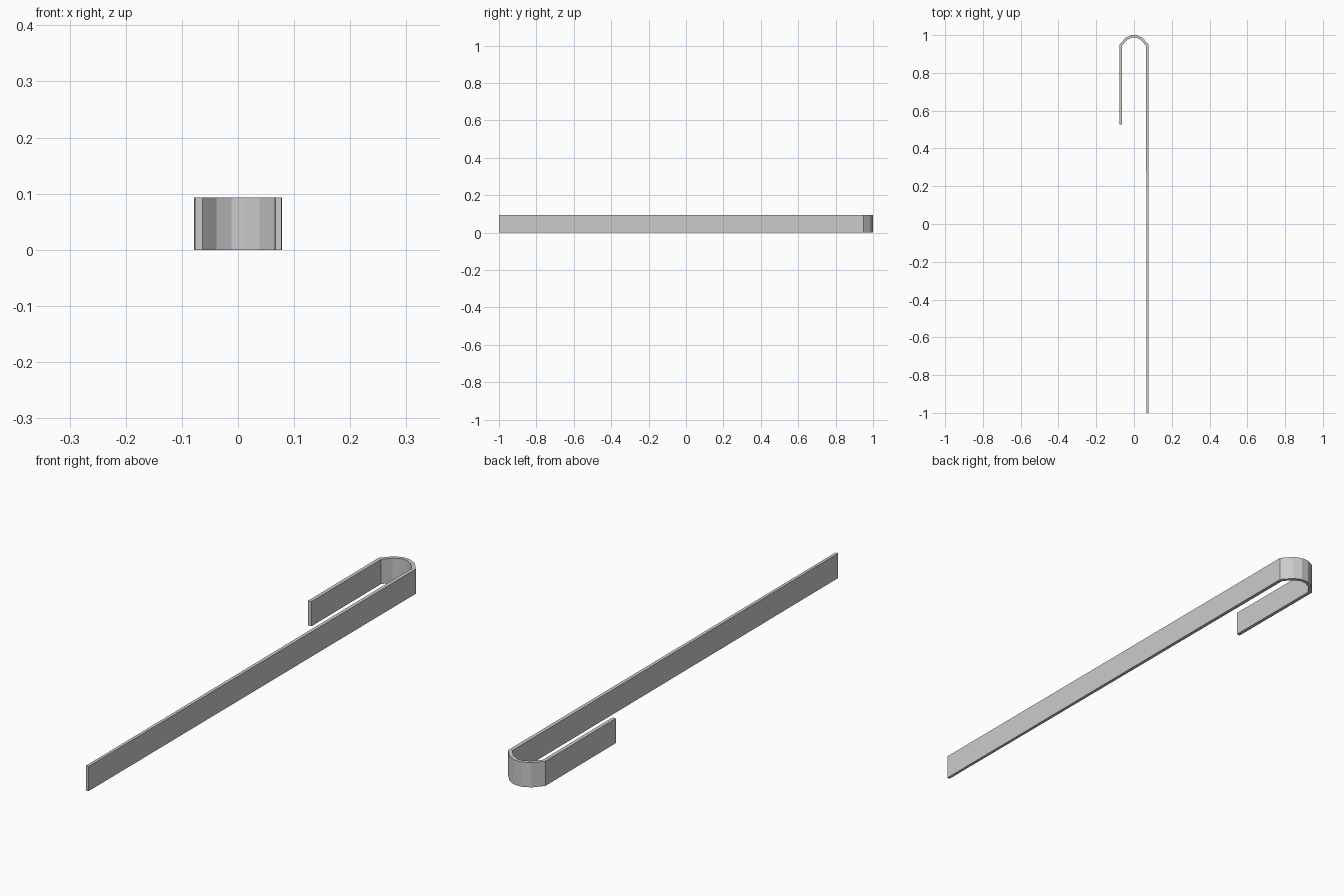
import bpy, bmesh

if "Cube" in bpy.data.objects:
    bpy.data.objects.remove(bpy.data.objects["Cube"])

HEIGHT = 0.093

# outline of the flat strip seen from above: outer edge, then inner edge
bend_out = [(0.078, 0.948), (0.046, 0.985), (0.015, 1.0)]
bend_in = [(0.064, 0.943), (0.038, 0.973), (0.012, 0.987)]


def arch(half):
    """Mirror half of the bend to get the full arch, right to left."""
    return half + [(-x, y) for x, y in reversed(half)]


outer = [(0.0775, -1.0)] + arch(bend_out) + [(-0.0765, 0.527)]
inner = [(0.0665, -1.0)] + arch(bend_in) + [(-0.063, 0.527)]

# hooked strip: quads between the two edges, extruded upward
bm = bmesh.new()
vo = [bm.verts.new((x, y, 0)) for x, y in outer]
vi = [bm.verts.new((x, y, 0)) for x, y in inner]
for i in range(len(vo) - 1):
    bm.faces.new((vo[i], vo[i + 1], vi[i + 1], vi[i]))
ext = bmesh.ops.extrude_face_region(bm, geom=bm.faces[:])
top = [g for g in ext["geom"] if isinstance(g, bmesh.types.BMVert)]
bmesh.ops.translate(bm, verts=top, vec=(0, 0, HEIGHT))
bmesh.ops.recalc_face_normals(bm, faces=bm.faces[:])

mesh = bpy.data.meshes.new("hooked_strip")
bm.to_mesh(mesh)
bm.free()
bpy.context.collection.objects.link(bpy.data.objects.new("hooked_strip", mesh))
